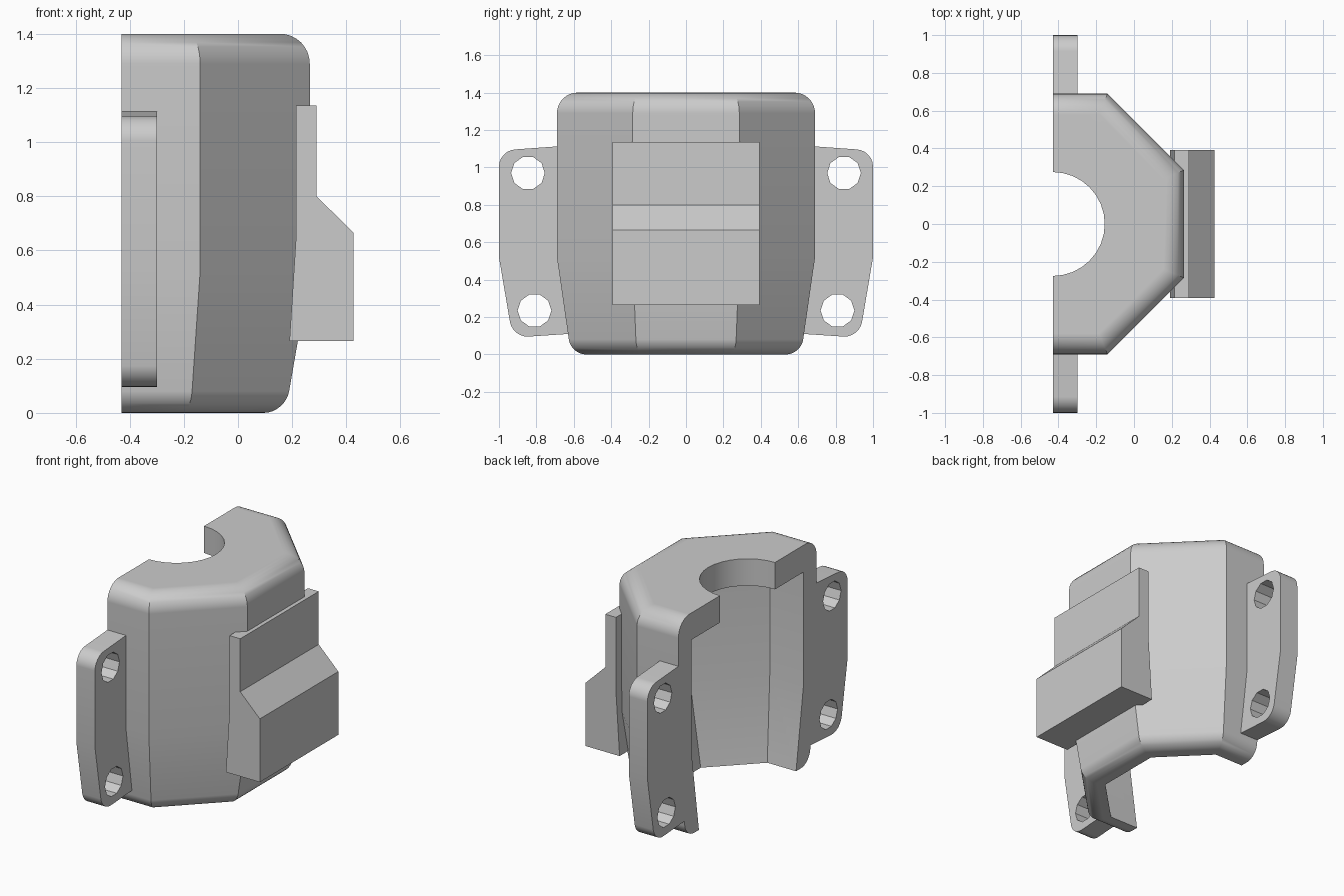
import bpy, bmesh, math
from mathutils import Matrix

cube = bpy.data.objects.get("Cube")
if cube:
    bpy.data.objects.remove(cube, do_unlink=True)

grey = bpy.data.materials.new("light_grey")
grey.use_nodes = True
COLOUR = (0.6, 0.6, 0.6, 1)
grey.diffuse_color = COLOUR
grey.node_tree.nodes["Principled BSDF"].inputs["Base Color"].default_value = COLOUR

BACK, WALL, HEIGHT, KINK = -0.43, 0.13, 1.4, 0.52


def finish(bm, name):
    bmesh.ops.recalc_face_normals(bm, faces=bm.faces)
    mesh = bpy.data.meshes.new(name)
    bm.to_mesh(mesh)
    bm.free()
    obj = bpy.data.objects.new(name, mesh)
    bpy.context.collection.objects.link(obj)
    mesh.materials.append(grey)
    return obj


def loft(rings, name):
    """Skin a stack of matching closed rings and cap both ends."""
    bm = bmesh.new()
    rows = [[bm.verts.new(p) for p in ring] for ring in rings]
    n = len(rows[0])
    for a, b in zip(rows, rows[1:]):
        for i in range(n):
            j = (i + 1) % n
            bm.faces.new((a[i], a[j], b[j], b[i]))
    bm.faces.new(rows[0])
    bm.faces.new(rows[-1])
    return finish(bm, name)


def cylinder(radius, depth, centre, axis, sides):
    bm = bmesh.new()
    bmesh.ops.create_cone(bm, cap_ends=True, segments=sides, radius1=radius,
                          radius2=radius, depth=depth)
    if axis == "X":
        bm.transform(Matrix.Rotation(math.pi / 2, 4, "Y"))
    bm.transform(Matrix.Translation(centre))
    return finish(bm, "cutter")


def cut(obj, cutter):
    cutter.hide_render = True
    bpy.context.view_layer.objects.active = obj
    mod = obj.modifiers.new("cut", "BOOLEAN")
    mod.operation, mod.solver, mod.object = "DIFFERENCE", "EXACT", cutter
    bpy.ops.object.modifier_apply(modifier=mod.name)
    bpy.data.objects.remove(cutter, do_unlink=True)


def smooth(obj):
    bpy.ops.object.select_all(action="DESELECT")
    obj.select_set(True)
    bpy.context.view_layer.objects.active = obj
    bpy.ops.object.shade_smooth_by_angle(angle=math.radians(30))
    mod = obj.modifiers.new("even_shading", "WEIGHTED_NORMAL")
    mod.keep_sharp = True


def section(z, inset, back=BACK):
    """Half octagon that narrows below the kink, offset inward by inset."""
    t = 1 - min(z, KINK) / KINK
    side = 0.69 - 0.075 * t - inset
    corner = -0.14 - 0.035 * t - 0.414 * inset
    front = 0.265 - 0.09 * t - inset
    flat = 0.285 - 0.02 * t - 0.414 * inset
    half = [(back, side), (corner, side), (front, flat)]
    outline = half + [(x, -y) for x, y in reversed(half)]
    return [(x, y, z) for x, y in outline]


# Housing: tapered shell with rounded top and bottom rims
STEPS, R_LOW, R_TOP = 8, 0.08, 0.11
arc = [math.pi / 2 * i / STEPS for i in range(STEPS + 1)]
rings = [section(R_LOW * (1 - math.cos(a)), R_LOW * (1 - math.sin(a))) for a in arc]
rings.append(section(KINK, 0))
rings += [section(HEIGHT - R_TOP * (1 - math.sin(a)), R_TOP * (1 - math.cos(a))) for a in arc]
housing = loft(rings, "housing")

# Cavity open at the back and bottom, and the round notch in the roof
cut(housing, loft([section(z, WALL, -0.6) for z in (-0.1, KINK, 1.23)], "cutter"))
cut(housing, cylinder(0.275, 0.6, (BACK, 0, 1.4), "Z", 32))
smooth(housing)

# Mounting lugs with two bolt holes each
LUG = [(0.58, 1.12), (1, 1.09), (1, 0.52), (0.927, 0.09), (0.58, 0.113)]
for s, name in ((1, "back_lug"), (-1, "front_lug")):
    lug = loft([[(x, s * y, z) for y, z in LUG] for x in (BACK, -0.3)], name)
    bm = bmesh.new()
    bm.from_mesh(lug.data)
    corners = []
    for e in bm.edges:
        a, b = (v.co for v in e.verts)
        if abs(a.x - b.x) > 0.1 and abs(a.y) > 0.9 and abs(a.z - KINK) > 0.1:
            corners.append(e)
    bmesh.ops.bevel(bm, geom=corners, offset=0.085, segments=6, profile=0.5, affect="EDGES")
    bm.to_mesh(lug.data)
    bm.free()
    for y, z in ((0.845, 0.97), (0.81, 0.235)):
        cut(lug, cylinder(0.09, 0.4, (-0.36, s * y, z), "X", 10))
    smooth(lug)

# Stepped bracket on the outer face with two screw holes
BRACKET = [(0.215, 1.135), (0.29, 1.135), (0.29, 0.8), (0.427, 0.665),
           (0.427, 0.265), (0.19, 0.265), (0.215, 0.66)]
bracket = loft([[(x, y, z) for x, z in BRACKET] for y in (-0.392, 0.392)], "bracket")
for y in (-0.28, 0.28):
    cut(bracket, cylinder(0.047, 0.3, (0.427, y, 0.37), "X", 20))
